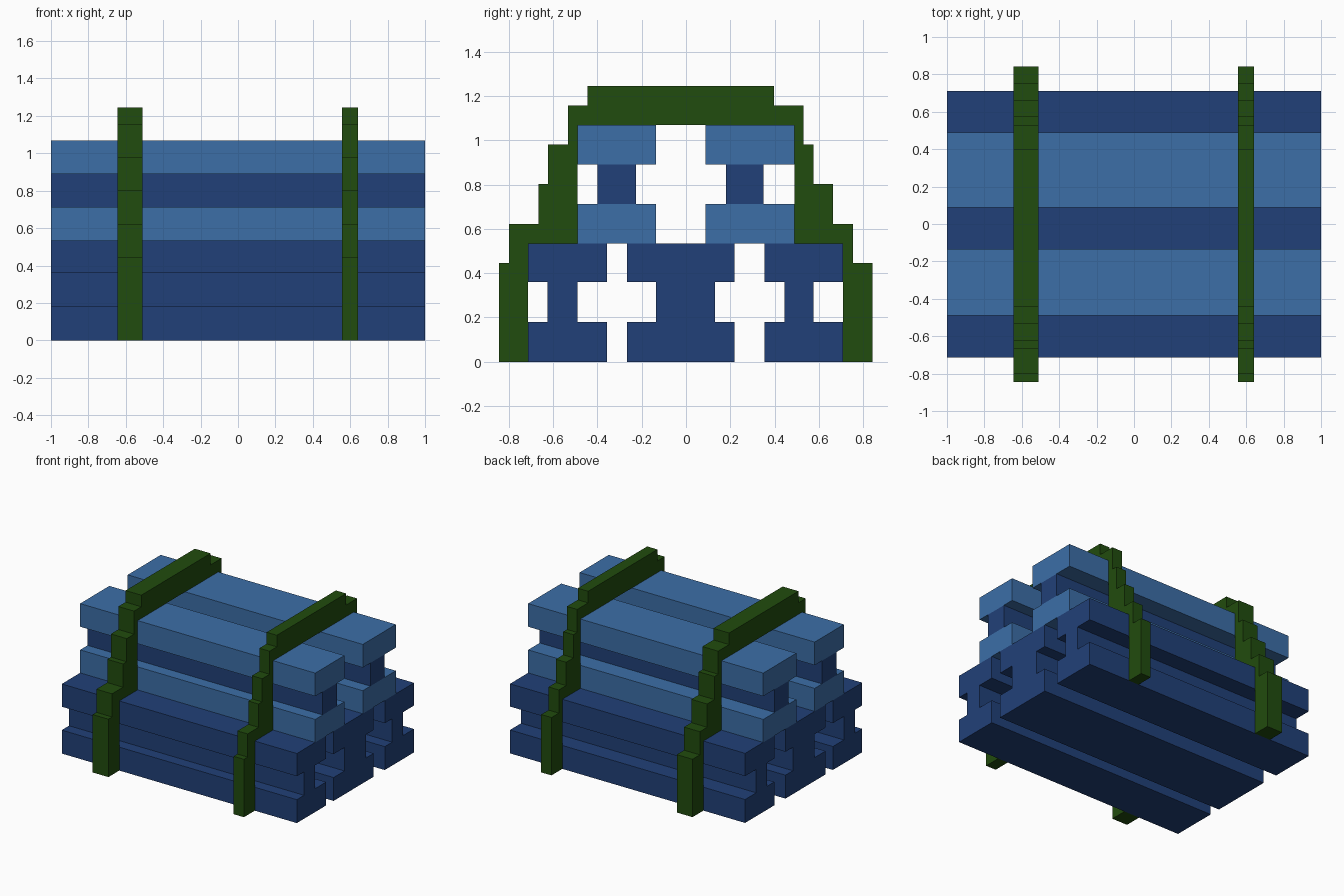
import bpy, bmesh

cube = bpy.data.objects.get("Cube")
if cube:
    bpy.data.objects.remove(cube, do_unlink=True)


def material(name, rgb):
    m = bpy.data.materials.new(name)
    m.use_nodes = True
    m.diffuse_color = (*rgb, 1)
    m.node_tree.nodes["Principled BSDF"].inputs["Base Color"].default_value = (*rgb, 1)
    return m


dark = material("dark blue", (0.0152, 0.0513, 0.188))
light = material("light blue", (0.0452, 0.156, 0.386))
green = material("green", (0.0152, 0.0723, 0.0044))


def extrude_x(name, profile, x0, x1, mat):
    """Extrude a closed (y, z) outline from x0 to x1."""
    bm = bmesh.new()
    face = bm.faces.new([bm.verts.new((x0, y, z)) for y, z in profile])
    ext = bmesh.ops.extrude_face_region(bm, geom=[face])
    verts = [v for v in ext["geom"] if isinstance(v, bmesh.types.BMVert)]
    bmesh.ops.translate(bm, vec=(x1 - x0, 0, 0), verts=verts)
    bmesh.ops.recalc_face_normals(bm, faces=bm.faces)
    mesh = bpy.data.meshes.new(name)
    bm.to_mesh(mesh)
    bm.free()
    mesh.materials.append(mat)
    obj = bpy.data.objects.new(name, mesh)
    bpy.context.collection.objects.link(obj)


def bar(name, y0, y1, z0, z1, mat):
    extrude_x(name, [(y0, z0), (y1, z0), (y1, z1), (y0, z1)], -1, 1, mat)


def beam(name, flange, web, z, flange_mat):
    """I-shaped beam: two wide flanges joined by a narrow dark web."""
    bar(name + "_lower_flange", *flange, z[0], z[1], flange_mat)
    bar(name + "_web", *web, z[1], z[2], dark)
    bar(name + "_upper_flange", *flange, z[2], z[3], flange_mat)


# Bottom row of three beams
low = (0, 0.18, 0.36, 0.535)
beam("bottom_front_beam", (-0.713, -0.357), (-0.625, -0.49), low, dark)
beam("bottom_middle_beam", (-0.267, 0.22), (-0.135, 0.13), low, dark)
beam("bottom_back_beam", (0.355, 0.71), (0.445, 0.575), low, dark)

# Top row of two beams
high = (0.535, 0.712, 0.89, 1.068)
beam("top_front_beam", (-0.49, -0.135), (-0.40, -0.225), high, light)
beam("top_back_beam", (0.088, 0.49), (0.18, 0.35), high, light)

# Stepped straps over the stack: outer steps front to back, then the inner edge
heights = (0.445, 0.623, 0.802, 0.98, 1.157, 1.246)
front_steps = (-0.845, -0.80, -0.667, -0.623, -0.533, -0.445)
back_steps = (0.842, 0.753, 0.664, 0.575, 0.53, 0.397)


def stairs(steps):
    points, z = [], 0
    for y, top in zip(steps, heights):
        points += [(y, z), (y, top)]
        z = top
    return points


outline = stairs(front_steps) + stairs(back_steps)[::-1]
outline += [(0.71, 0), (0.71, 0.535), (0.49, 0.535), (0.49, 1.068),
            (-0.49, 1.068), (-0.49, 0.535), (-0.713, 0.535), (-0.713, 0)]
extrude_x("right_strap", outline, -0.645, -0.511, green)
extrude_x("left_strap", outline, 0.555, 0.642, green)
